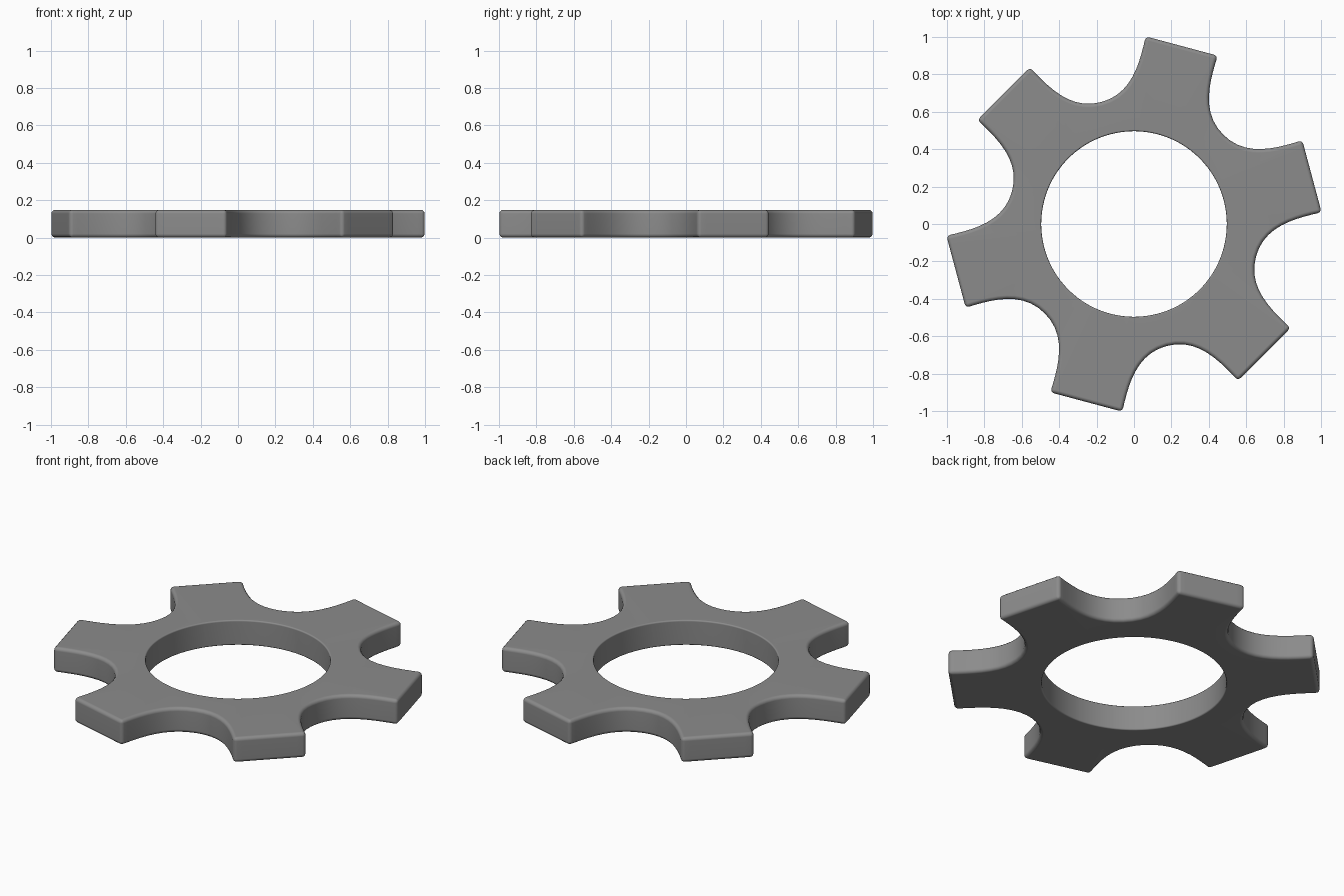
import bpy, bmesh
from math import radians, cos, sin
from mathutils import Vector, Matrix

if "Cube" in bpy.data.objects:
    bpy.data.objects.remove(bpy.data.objects["Cube"])

HEIGHT, HOLE_R, TEETH = 0.148, 0.496, 6
STEPS, TIP_STEPS = 10, 8

# Half of one valley between teeth: (along valley direction, sideways)
tip_u, tip_v = 0.985, 0.199
a = radians(30)
corner = Vector((tip_u * cos(a) + tip_v * sin(a), tip_u * sin(a) - tip_v * cos(a)))
ctrl = [Vector((0.675, 0)), Vector((0.675, 0.17)), Vector((0.82, 0.25)), corner]


def bezier(t):
    s = 1 - t
    return ctrl[0]*s**3 + ctrl[1]*3*s*s*t + ctrl[2]*3*s*t*t + ctrl[3]*t**3


half = [bezier(i / STEPS) for i in range(STEPS + 1)]
sector = [Vector((p.x, -p.y)) for p in reversed(half[1:])] + half
# Flat tooth tip up to the start of the next valley
next_corner = Matrix.Rotation(radians(60), 2) @ sector[0]
sector += [corner.lerp(next_corner, i / TIP_STEPS) for i in range(1, TIP_STEPS)]

outline = []
for k in range(TEETH):
    rot = Matrix.Rotation(radians(45 + 60 * k), 2)
    outline += [rot @ p for p in sector]

# Toothed ring: top, bottom, outer wall and hole wall
bm = bmesh.new()
loops = []
for z in (0, HEIGHT):
    loops.append([bm.verts.new((p.x, p.y, z)) for p in outline])
    inner = [p.normalized() * HOLE_R for p in outline]
    loops.append([bm.verts.new((p.x, p.y, z)) for p in inner])
out0, in0, out1, in1 = loops
n = len(outline)
for i in range(n):
    j = (i + 1) % n
    for lo, hi in ((out0, out1), (out1, in1), (in1, in0), (in0, out0)):
        bm.faces.new((lo[i], lo[j], hi[j], hi[i]))
bmesh.ops.recalc_face_normals(bm, faces=bm.faces)

# Round the outer rim and tooth corners more than the hole's rim
sharp_outer, sharp_inner = [], []
for e in bm.edges:
    if e.calc_face_angle(0) > radians(35):
        inner_edge = all(v.co.xy.length < HOLE_R + 0.01 for v in e.verts)
        (sharp_inner if inner_edge else sharp_outer).append(e)
for edges, width in ((sharp_outer, 0.02), (sharp_inner, 0.008)):
    edges = [e for e in edges if e.is_valid]
    bmesh.ops.bevel(bm, geom=edges, offset=width, segments=3, profile=0.5,
                    affect='EDGES', clamp_overlap=False)

mesh = bpy.data.meshes.new("toothed_ring")
bm.to_mesh(mesh)
bm.free()
ring = bpy.data.objects.new("toothed_ring", mesh)
bpy.context.collection.objects.link(ring)

# Dark grey metal
dark = bpy.data.materials.new("dark_grey")
dark.diffuse_color = (0.26, 0.26, 0.26, 1)
dark.use_nodes = True
dark.node_tree.nodes["Principled BSDF"].inputs["Base Color"].default_value = dark.diffuse_color
mesh.materials.append(dark)

bpy.context.view_layer.objects.active = ring
ring.select_set(True)
bpy.ops.object.shade_smooth_by_angle(angle=radians(40))
wn = ring.modifiers.new("weighted_normals", 'WEIGHTED_NORMAL')
wn.keep_sharp = True
